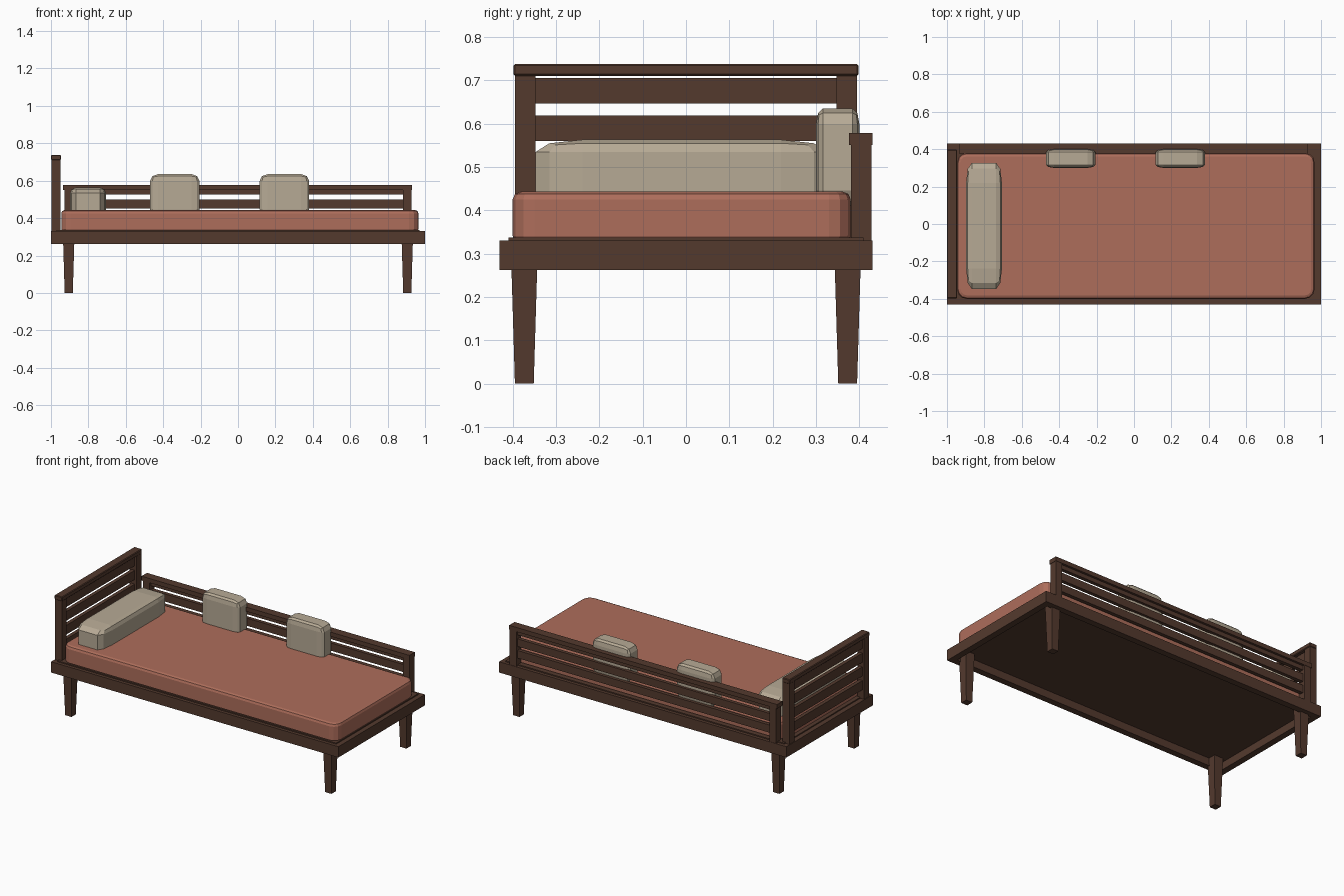
import bpy, bmesh
from mathutils import Vector

if "Cube" in bpy.data.objects:
    bpy.data.objects.remove(bpy.data.objects["Cube"])


def material(name, rgb):
    m = bpy.data.materials.new(name)
    m.diffuse_color = (*rgb, 1)
    m.use_nodes = True
    m.node_tree.nodes["Principled BSDF"].inputs["Base Color"].default_value = m.diffuse_color
    return m


WOOD = material("dark wood", (0.088, 0.042, 0.027))
TERRACOTTA = material("terracotta fabric", (0.42, 0.155, 0.105))
LINEN = material("beige linen", (0.47, 0.40, 0.30))


def finish(bm, name, mat):
    me = bpy.data.meshes.new(name)
    bm.to_mesh(me)
    bm.free()
    me.materials.append(mat)
    ob = bpy.data.objects.new(name, me)
    bpy.context.collection.objects.link(ob)
    return ob


def box(name, lo, hi, mat=WOOD, bevel=0.0, taper=1.0):
    """Box between two corners; taper shrinks the bottom, bevel chamfers edges."""
    lo, hi = Vector(lo), Vector(hi)
    mid, size = (lo + hi) / 2, hi - lo
    bm = bmesh.new()
    bmesh.ops.create_cube(bm, size=1)
    for v in bm.verts:
        k = taper if v.co.z < 0 else 1
        v.co = mid + Vector((v.co.x * size.x * k, v.co.y * size.y * k, v.co.z * size.z))
    if bevel:
        bmesh.ops.bevel(bm, geom=bm.edges[:], offset=bevel, segments=1,
                        affect='EDGES', profile=0.5)
    return finish(bm, name, mat)


def pillow(name, lo, hi):
    """Rounded in unit space, then stretched, so the rounding follows the size."""
    lo, hi = Vector(lo), Vector(hi)
    bm = bmesh.new()
    bmesh.ops.create_cube(bm, size=1)
    bmesh.ops.bevel(bm, geom=bm.edges[:], offset=0.16, segments=2,
                    affect='EDGES', profile=0.5)
    for v in bm.verts:
        v.co = (lo + hi) / 2 + v.co * (hi - lo)
    return finish(bm, name, LINEN)


# tapered legs
for sx, nx in ((-1, "left"), (1, "right")):
    for sy, ny in ((-1, "front"), (1, "back")):
        x, y = sx * 0.905, sy * 0.373
        box(f"{ny}_{nx}_leg", (x - 0.031, y - 0.031, 0), (x + 0.031, y + 0.031, 0.31),
            taper=0.7)

# frame rails and deck
for s, n in ((-1, "front"), (1, "back")):
    box(f"{n}_rail", (-1, s * 0.41 - 0.02, 0.262), (1, s * 0.41 + 0.02, 0.33))
for s, n in ((-1, "left"), (1, "right")):
    box(f"{n}_rail", (s * 0.98 - 0.02, -0.39, 0.262), (s * 0.98 + 0.02, 0.39, 0.33))
box("deck", (-0.97, -0.41, 0.31), (0.97, 0.41, 0.337))

# headboard: posts, slats, cap
for s, n in ((-1, "front"), (1, "back")):
    box(f"headboard_{n}_post", (-0.997, s * 0.371 - 0.024, 0.32),
        (-0.95, s * 0.371 + 0.024, 0.712))
for k in range(1, 5):
    z = 0.33 + k * 0.0865
    box(f"headboard_slat_{k}", (-0.985, -0.355, z - 0.029), (-0.962, 0.355, z + 0.029))
box("headboard_cap", (-1, -0.398, 0.71), (-0.946, 0.398, 0.738), bevel=0.004)

# backrest: posts, slats, cap
for s, n in ((-1, "left"), (1, "right")):
    box(f"backrest_{n}_post", (s * 0.905 - 0.023, 0.381, 0.32),
        (s * 0.905 + 0.023, 0.428, 0.553))
for k in range(1, 4):
    z = 0.33 + k * 0.073
    box(f"backrest_slat_{k}", (-0.89, 0.393, z - 0.024), (0.89, 0.416, z + 0.024))
box("backrest_cap", (-0.935, 0.376, 0.551), (0.93, 0.43, 0.578))

# mattress: rounded plan corners, then softened top and bottom edges
bm = bmesh.new()
bmesh.ops.create_cube(bm, size=1)
for v in bm.verts:
    v.co = Vector((0.01 + v.co.x * 1.91, -0.01 + v.co.y * 0.78, 0.389 + v.co.z * 0.108))
upright = [e for e in bm.edges if abs(e.verts[0].co.z - e.verts[1].co.z) > 0.05]
bmesh.ops.bevel(bm, geom=upright, offset=0.05, segments=3, affect='EDGES', profile=0.5)
for top, r in ((True, 0.018), (False, 0.006)):
    rim = [e for e in bm.edges
           if all((v.co.z > 0.44) if top else (v.co.z < 0.336) for v in e.verts)]
    bmesh.ops.bevel(bm, geom=rim, offset=r, segments=2, affect='EDGES', profile=0.5)
finish(bm, "mattress", TERRACOTTA)

# bolster and two cushions, lower rounding sunk into the mattress
pillow("bolster", (-0.898, -0.347, 0.385), (-0.706, 0.327, 0.563))
for x, n in ((-0.338, "left"), (0.248, "right")):
    pillow(f"{n}_cushion", (x - 0.132, 0.30, 0.41), (x + 0.132, 0.40, 0.635))
